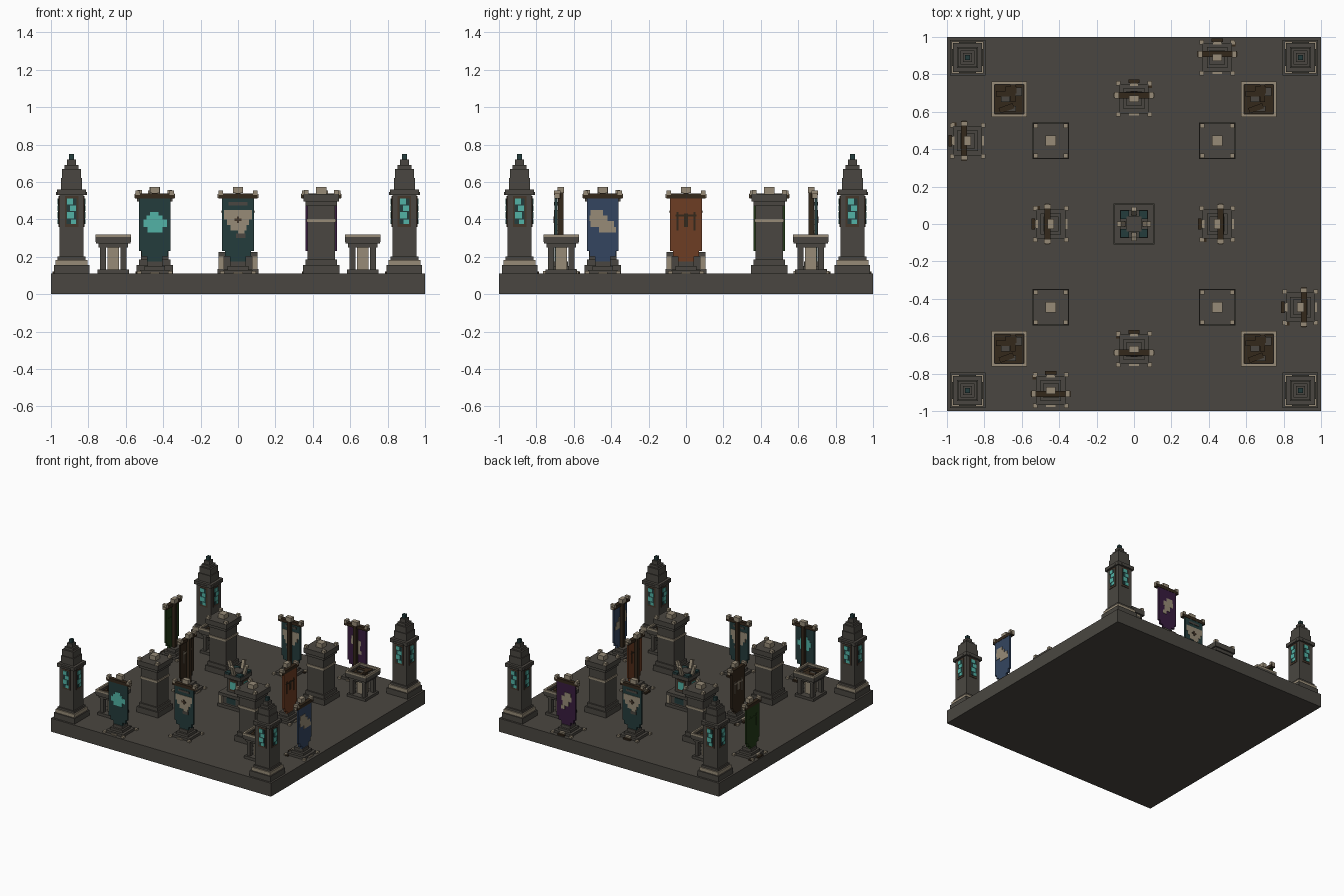
import bpy
import bmesh
from math import radians
from mathutils import Matrix

default_cube = bpy.data.objects.get("Cube")
if default_cube:
    bpy.data.objects.remove(default_cube, do_unlink=True)

# Flat colours (linear)
COLOURS = {
    "stone": (.068, .062, .052), "bone": (.31, .26, .185), "teal": (.017, .045, .045),
    "cyan": (.085, .45, .38), "wood": (.034, .021, .011), "navy": (.034, .06, .117),
    "rust": (.155, .047, .017), "green": (.017, .042, .009), "purple": (.04, .012, .05),
    "bronze": (.06, .038, .024),
}
NAMES = list(COLOURS)
MATERIALS = []
for colour_name, rgb in COLOURS.items():
    material = bpy.data.materials.new(colour_name)
    material.use_nodes = True
    material.diffuse_color = (*rgb, 1)
    shader = next(n for n in material.node_tree.nodes if n.type == "BSDF_PRINCIPLED")
    shader.inputs["Base Color"].default_value = (*rgb, 1)
    shader.inputs["Roughness"].default_value = .9
    MATERIALS.append(material)

FLOOR = .11


class Part:
    """Collects coloured blocks into one flat-shaded object."""

    def __init__(self):
        self.mesh = bmesh.new()

    def block(self, colour, x, y, low, high, half_x, half_y=None, turn=0, tilt=0):
        half_y = half_x if half_y is None else half_y
        size = Matrix.Diagonal((half_x * 2, half_y * 2, high - low, 1))
        place = Matrix.Translation((x, y, (low + high) / 2)) @ Matrix.Rotation(tilt, 4, "X")
        spin = Matrix.Rotation(radians(turn), 4, "Z")
        made = bmesh.ops.create_cube(self.mesh, size=1, matrix=spin @ place @ size)
        for face in {f for v in made["verts"] for f in v.link_faces}:
            face.material_index = NAMES.index(colour)

    def tiers(self, start, levels):
        """Stacks centred square blocks, each given as colour, top, half width."""
        low = start
        for colour, top, half in levels:
            self.block(colour, 0, 0, low, top, half)
            low = top

    def corners(self, colour, reach, low, high, half):
        for x in (-reach, reach):
            for y in (-reach, reach):
                self.block(colour, x, y, low, high, half)

    def finish(self, name, x=0, y=0, turn=0):
        data = bpy.data.meshes.new(name)
        self.mesh.to_mesh(data)
        self.mesh.free()
        for material in MATERIALS:
            data.materials.append(material)
        obj = bpy.data.objects.new(name, data)
        obj.location = (x, y, 0)
        obj.rotation_euler.z = radians(turn)
        bpy.context.collection.objects.link(obj)


# Floor slab
part = Part()
part.block("stone", 0, 0, 0, FLOOR, 1)
part.finish("floor_slab")


def corner_tower(x, y):
    part = Part()
    part.tiers(FLOOR, [
        ("stone", .155, .095), ("bone", .182, .085), ("stone", .2, .075),
        ("stone", .53, .065), ("stone", .56, .077), ("stone", .62, .056),
        ("stone", .67, .05), ("stone", .69, .037), ("stone", .72, .024), ("teal", .75, .013)])
    # Stained windows with a broken pattern of panes
    for turn in (0, 90, 180, 270):
        part.block("bronze", 0, -.065, .36, .525, .036, .004, turn)
        part.block("teal", 0, -.068, .375, .51, .026, .004, turn)
        for px, low, high, half in [(-.008, .48, .51, .017), (.008, .445, .475, .017),
                                    (-.006, .405, .44, .019), (.01, .375, .4, .014)]:
            part.block("cyan", px, -.071, low, high, half, .004, turn)
        part.block("stone", 0, -.066, .53, .545, .045, .016, turn)
    part.finish("corner_tower", x, y)


def fire_table(x, y):
    part = Part()
    part.tiers(FLOOR, [("stone", .132, .085), ("bone", .25, .032),
                       ("stone", .27, .078), ("stone", .285, .092)])
    part.corners("stone", .055, .13, .25, .015)
    for turn in (0, 90, 180, 270):
        part.block("stone", 0, -.085, .28, .305, .094, .009, turn)
        part.block("bone", 0, -.087, .305, .32, .094, .007, turn)
    # Charred logs in the tray
    part.block("wood", 0, 0, .285, .289, .078)
    for lx, ly, hx, hy, turn in [(-.03, .03, .04, .014, 0), (.03, -.02, .045, .013, 90),
                                 (.01, .05, .03, .018, 0), (-.03, -.04, .04, .015, 20)]:
        part.block("wood", lx, ly, .285, .305, hx, hy, turn)
    part.block("stone", -.02, .01, .285, .302, .024)
    part.block("stone", .045, .04, .285, .298, .022)
    part.block("stone", .01, -.05, .285, .3, .025, .015)
    part.finish("fire_table", x, y)


def short_column(x, y):
    part = Part()
    part.tiers(FLOOR, [
        ("stone", .155, .097), ("stone", .185, .085), ("stone", .385, .074),
        ("bone", .402, .08), ("stone", .47, .074), ("stone", .495, .083),
        ("stone", .535, .096), ("bone", .572, .028)])
    part.corners("bone", .08, .535, .556, .013)
    part.finish("short_column", x, y)


for sx in (-1, 1):
    for sy in (-1, 1):
        corner_tower(sx * .89, sy * .89)
        fire_table(sx * .667, sy * .667)
        short_column(sx * .445, sy * .445)

# Emblem rows: left, right, bottom, top
BLOB = [(-.06, .065, .36, .4), (-.045, .04, .4, .42), (-.025, .02, .42, .44), (-.04, .04, .33, .36)]
SHIELD = [(-.075, .075, .4, .45), (-.06, .06, .37, .4), (-.04, .045, .34, .37), (0, .035, .31, .34)]
WEDGE = [(-.065, 0, .42, .45), (-.07, .025, .39, .42), (-.065, .06, .36, .39), (-.02, .07, .33, .36)]
BEAST = [(-.01, .045, .41, .44), (-.04, .05, .37, .41), (-.03, .025, .33, .37), (-.045, -.01, .3, .33)]
BLADES = [(-.055, .055, .415, .425), (-.05, -.04, .34, .44), (-.01, .01, .36, .43), (.04, .05, .34, .44)]


def banner(x, y, turn, cloth, emblem, rows):
    part = Part()
    # Stepped foot with loose rubble
    part.tiers(FLOOR, [("stone", .13, .078), ("stone", .15, .056), ("stone", .175, .04)])
    part.corners("bone", .083, FLOOR, .124, .012)
    back = 1 if turn < 180 else -1
    part.block("wood", 0, back * .093, FLOOR, .122, .03, .01)
    part.block("bone", 0, back * .077, FLOOR, .134, .022, .008)
    part.block("wood", -.085, back * .07, FLOOR, .118, .012)
    part.block("bone", 0, back * -.083, FLOOR, .118, .026, .006)
    # Pole, crossbar and finials
    part.block("wood", 0, 0, .17, .54, .014)
    part.block("bone", 0, 0, .54, .574, .026, .018)
    part.block("wood", 0, -.018, .512, .538, .105, .016)
    for side in (-1, 1):
        part.block("bone", side * .092, -.018, .53, .555, .012, .018)
        part.block("bone", side * .103, -.018, .515, .535, .006, .012)
    # Cloth with a stepped tail
    for half, low, high in [(.085, .23, .515), (.07, .2, .23), (.042, .175, .2), (.018, .155, .175)]:
        part.block(cloth, 0, -.024, low, high, half, .008)
    for left, right, low, high in rows:
        part.block(emblem, (left + right) / 2, -.024, low, high, (right - left) / 2, .011)
    if rows is SHIELD:
        part.block("stone", 0, -.024, .475, .492, .05, .011)
        part.block("stone", .015, -.024, .3, .325, .025, .012)
        part.block("bronze", 0, -.034, .392, .404, .02, .004)
        part.block("bronze", 0, -.034, .38, .416, .006, .004)
    part.finish(cloth + "_banner", x, y, turn)


banner(-.445, -.89, 0, "teal", "cyan", BLOB)
banner(0, -.67, 0, "teal", "bone", SHIELD)
banner(.89, -.445, 90, "navy", "bone", WEDGE)
banner(.445, 0, 90, "rust", "wood", BLADES)
banner(.445, .89, 180, "purple", "bone", BEAST)
banner(0, .67, 180, "teal", "bone", SHIELD)
banner(-.89, .445, 270, "green", "green", BLADES)
banner(-.445, 0, 270, "wood", "bone", BLADES)

# Central altar with splayed horns
part = Part()
part.tiers(FLOOR, [("stone", .135, .11), ("stone", .2, .088), ("stone", .225, .105),
                   ("stone", .34, .06), ("stone", .37, .074)])
part.corners("bone", .09, .135, .2, .014)
part.corners("teal", .05, .37, .385, .022)
part.block("stone", 0, 0, .37, .39, .04)
for turn in (0, 90, 180, 270):
    part.block("bronze", 0, -.06, .24, .33, .036, .005, turn)
    part.block("cyan", 0, -.063, .255, .315, .024, .005, turn)
    part.block("teal", 0, -.088, .145, .19, .04, .004, turn)
    part.block("bone", 0, -.068, .37, .45, .013, .011, turn, tilt=.3)
part.finish("central_altar")
